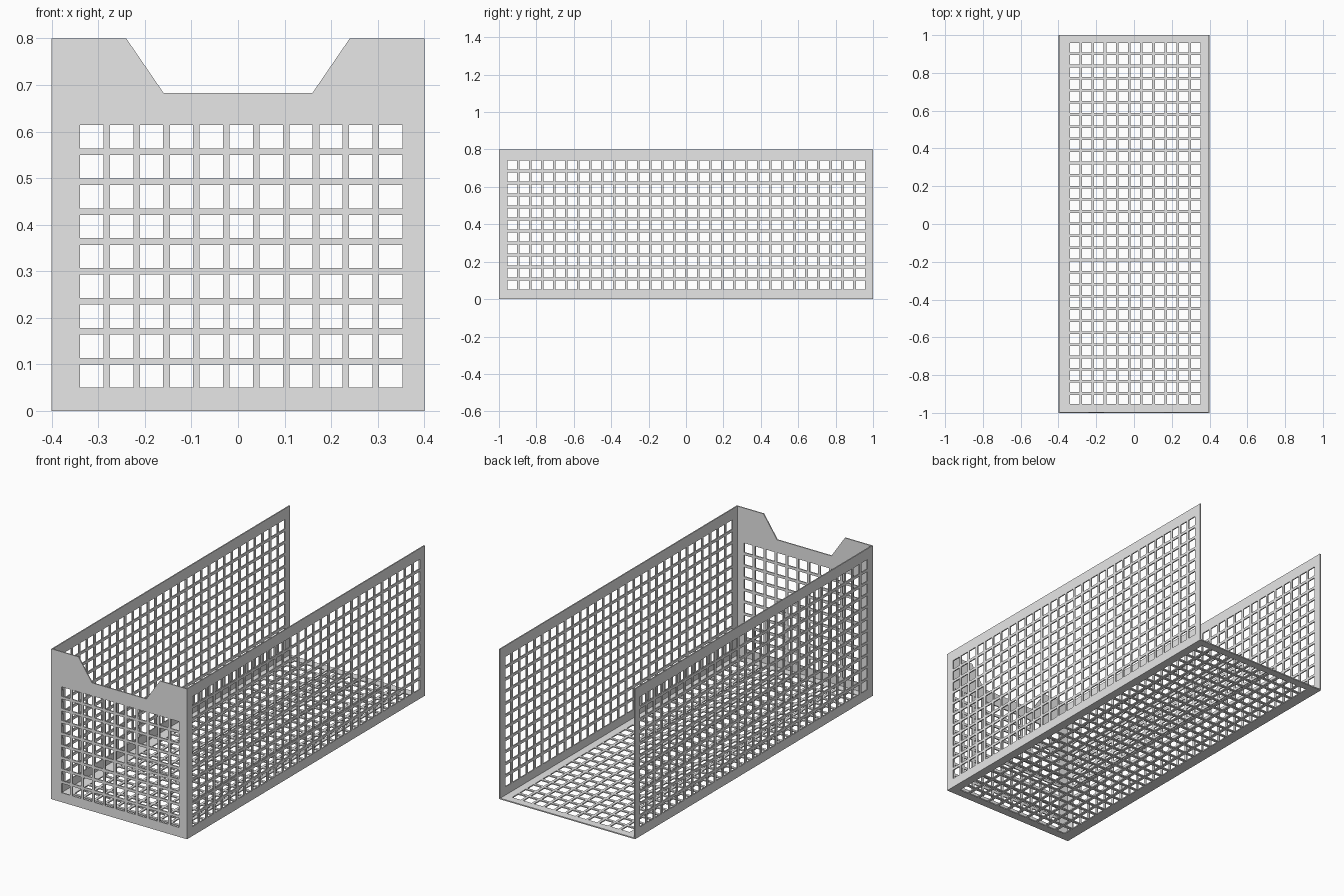
import bpy, bmesh
from mathutils import Matrix

if "Cube" in bpy.data.objects:
    bpy.data.objects.remove(bpy.data.objects["Cube"], do_unlink=True)

HALF_W, HALF_L, HEIGHT = 0.4, 1.0, 0.8
THICK = 0.006
HOLE, PITCH = 0.05, 0.0642
START_X, START_Y, START_Z = -0.339, -0.954, 0.05
COLS_X, ROWS_Y, ROWS_SIDE, ROWS_FRONT = 11, 30, 11, 9

grey = bpy.data.materials.new("light grey")
grey.use_nodes = True
grey.diffuse_color = (0.8, 0.8, 0.8, 1)
grey.node_tree.nodes["Principled BSDF"].inputs["Base Color"].default_value = grey.diffuse_color


def rectangle(u0, v0, u1, v1):
    return [(u0, v0), (u1, v0), (u1, v1), (u0, v1)]


def perforated_panel(name, outline, start, counts, matrix):
    """Flat sheet with a regular grid of square holes."""
    loops = [outline]
    for i in range(counts[0]):
        for j in range(counts[1]):
            u, v = start[0] + i * PITCH, start[1] + j * PITCH
            loops.append(rectangle(u, v, u + HOLE, v + HOLE))

    curve = bpy.data.curves.new(name + "_profile", "CURVE")
    curve.dimensions = "2D"
    curve.fill_mode = "BOTH"
    curve.extrude = THICK / 2
    for loop in loops:
        spline = curve.splines.new("POLY")
        spline.points.add(len(loop) - 1)
        for point, (u, v) in zip(spline.points, loop):
            point.co = (u, v, 0, 1)
        spline.use_cyclic_u = True

    # Turn the filled profile into a clean mesh
    helper = bpy.data.objects.new(name + "_helper", curve)
    bpy.context.collection.objects.link(helper)
    bpy.context.view_layer.update()
    graph = bpy.context.evaluated_depsgraph_get()
    mesh = bpy.data.meshes.new_from_object(helper.evaluated_get(graph))
    bpy.data.objects.remove(helper, do_unlink=True)
    bm = bmesh.new()
    bm.from_mesh(mesh)
    bmesh.ops.remove_doubles(bm, verts=bm.verts, dist=0.0001)
    bm.transform(matrix)
    bmesh.ops.recalc_face_normals(bm, faces=bm.faces)
    for face in bm.faces:
        face.smooth = False
        face.material_index = 0
    bm.to_mesh(mesh)
    bm.free()
    mesh.materials.clear()
    mesh.materials.append(grey)
    mesh.name = name
    panel = bpy.data.objects.new(name, mesh)
    bpy.context.collection.objects.link(panel)
    return panel


# Floor
inner_w, front_y = HALF_W - THICK, -HALF_L + THICK
perforated_panel("floor", rectangle(-inner_w, front_y, inner_w, HALF_L),
                 (START_X, START_Y), (COLS_X, ROWS_Y),
                 Matrix.Translation((0, 0, THICK / 2)))

# Side walls: panel u runs along y, v along z
upright_side = Matrix(((0, 0, 1, 0), (1, 0, 0, 0), (0, 1, 0, 0), (0, 0, 0, 1)))
for name, sign in (("left_wall", 1), ("right_wall", -1)):
    shift = Matrix.Translation((sign * (HALF_W - THICK / 2), 0, 0))
    perforated_panel(name, rectangle(front_y, 0, HALF_L, HEIGHT),
                     (START_Y, START_Z), (ROWS_Y, ROWS_SIDE),
                     shift @ upright_side)

# Front wall with a sloped notch in its top edge
half_outline = [(HALF_W, 0), (HALF_W, HEIGHT), (0.24, HEIGHT), (0.16, 0.683)]
front_outline = half_outline + [(-x, z) for x, z in reversed(half_outline)]
upright_front = Matrix(((1, 0, 0, 0), (0, 0, -1, 0), (0, 1, 0, 0), (0, 0, 0, 1)))
perforated_panel("front_wall", front_outline,
                 (START_X, START_Z), (COLS_X, ROWS_FRONT),
                 Matrix.Translation((0, -HALF_L + THICK / 2, 0)) @ upright_front)
